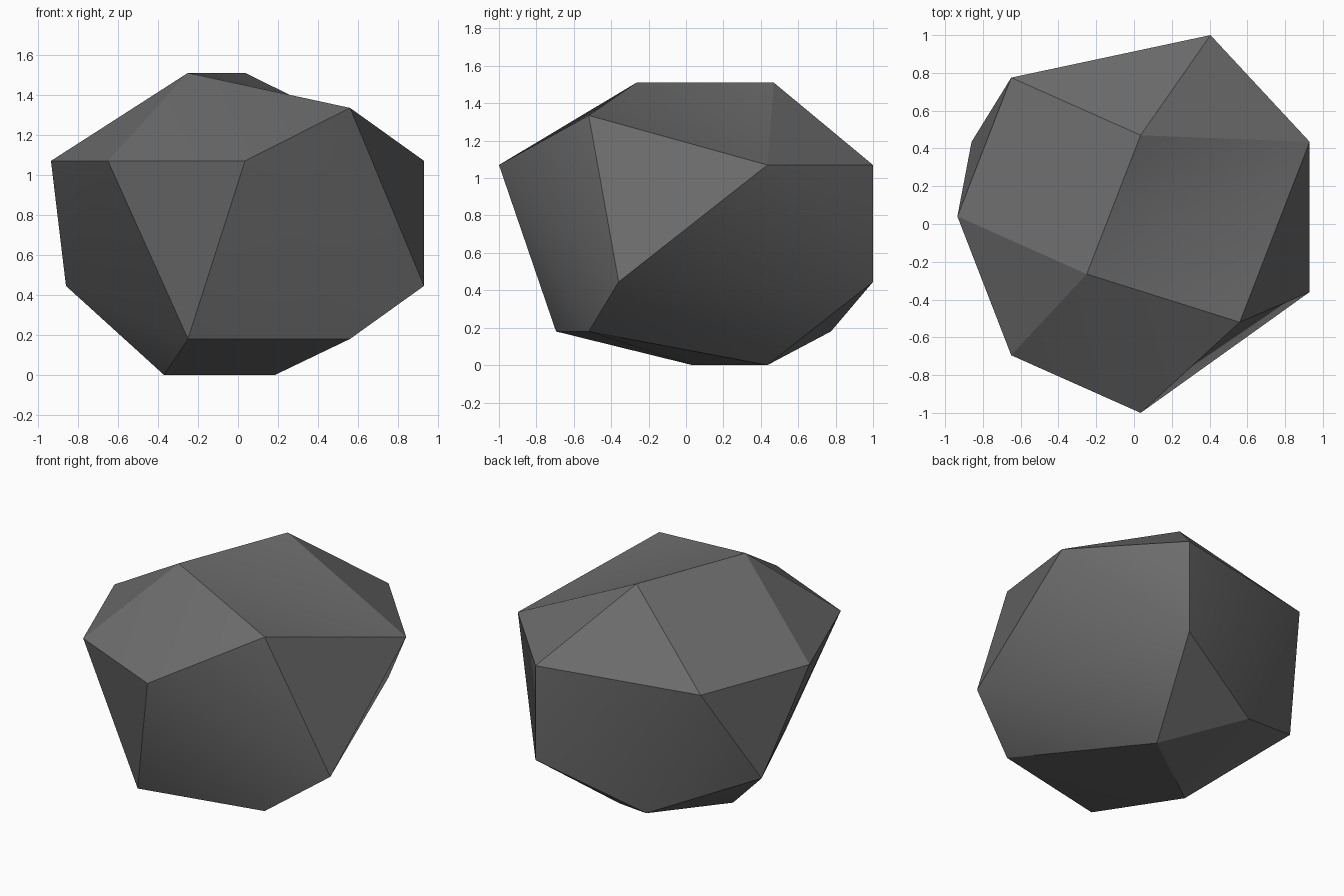
import bpy
import bmesh

if "Cube" in bpy.data.objects:
    bpy.data.objects.remove(bpy.data.objects["Cube"])

# Corner points of the faceted boulder, lettered for reference
corners = {
    # crown
    "K": (-0.25, -0.265, 1.51), "J": (0.035, 0.47, 1.51), "E": (0.56, -0.52, 1.335),
    # shoulder ring
    "A": (-0.65, 0.775, 1.07), "B": (0.405, 1.0, 1.07), "C": (0.93, 0.435, 1.07),
    "F": (0.035, -1.0, 1.07), "G": (-0.65, -0.695, 1.07), "H": (-0.935, 0.04, 1.07),
    # waist
    "D": (0.93, -0.36, 0.445), "I": (-0.86, 0.435, 0.445), "M": (0.405, 1.0, 0.445),
    # underside
    "P": (0.56, -0.52, 0.18), "Q": (-0.25, -0.695, 0.18), "R": (-0.25, 0.775, 0.18),
    "S": (-0.37, 0.035, 0.0), "T": (0.185, 0.435, 0.0),
}
# Diagonals inside the larger facets, which stay soft
soft = {frozenset(p) for p in
        "KC FK FD FP GI IQ CM DM DT AM AR RS PS HJ KA".split()}

# Stone skin: convex hull, with one shallow crease across the top facet
bm = bmesh.new()
vert = {name: bm.verts.new(co) for name, co in corners.items()}
letter = {v: name for name, v in vert.items()}
bmesh.ops.convex_hull(bm, input=bm.verts[:])
ridge = bm.edges.get((vert["J"], vert["E"]))
if ridge:
    bmesh.utils.edge_rotate(ridge, True)
bmesh.ops.recalc_face_normals(bm, faces=bm.faces[:])

# Sharp facet borders, soft shading within each facet
for f in bm.faces:
    f.smooth = True
for e in bm.edges:
    e.smooth = frozenset(letter[v] for v in e.verts) in soft

mesh = bpy.data.meshes.new("boulder")
bm.to_mesh(mesh)
bm.free()

# Single dark stone colour
stone = bpy.data.materials.new("dark_grey_stone")
stone.diffuse_color = (0.147, 0.147, 0.147, 1.0)
stone.use_nodes = True
stone.node_tree.nodes["Principled BSDF"].inputs["Base Color"].default_value = stone.diffuse_color
mesh.materials.append(stone)

boulder = bpy.data.objects.new("boulder", mesh)
bpy.context.collection.objects.link(boulder)
